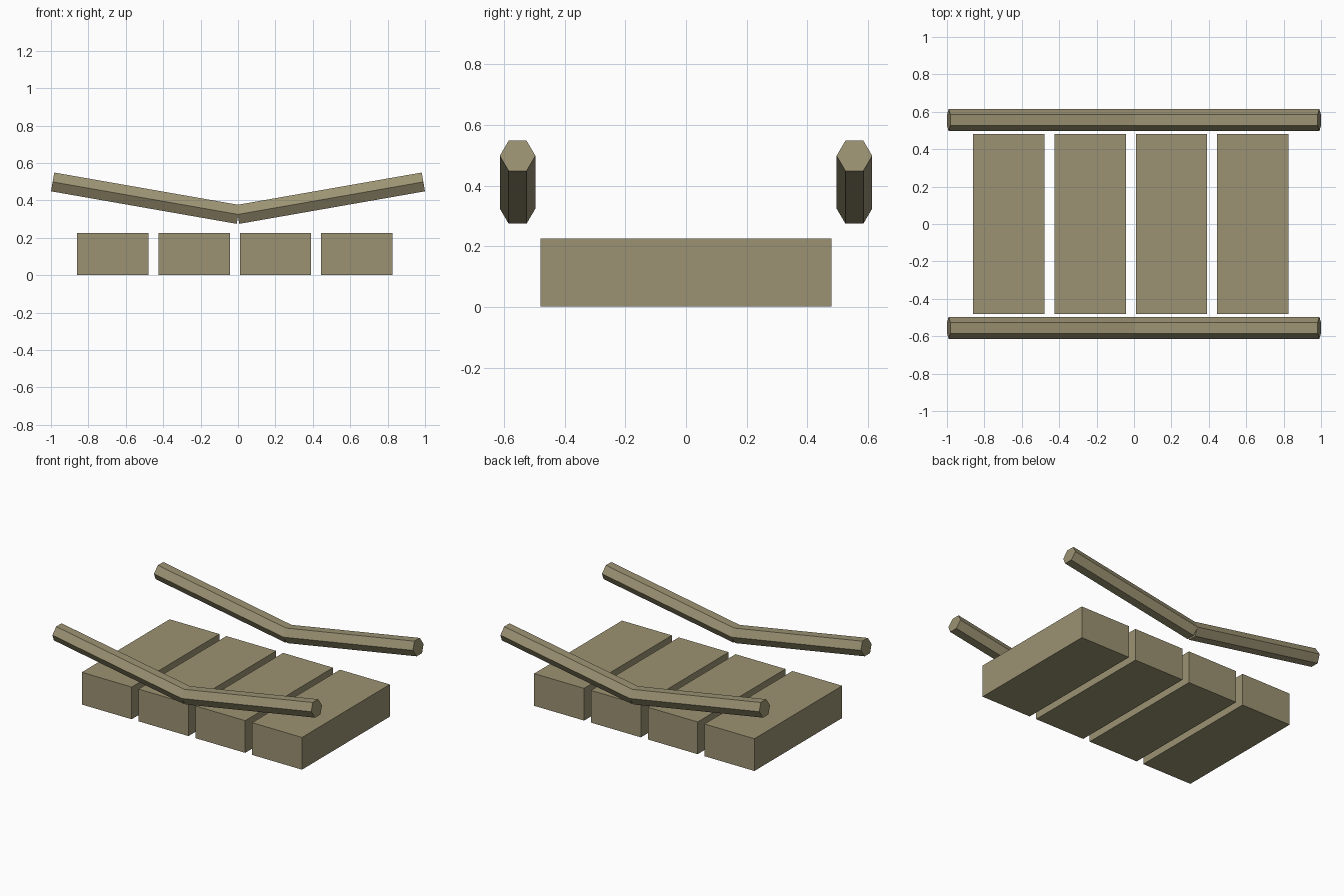
import bpy, math
from mathutils import Vector

if "Cube" in bpy.data.objects:
    bpy.data.objects.remove(bpy.data.objects["Cube"])

wood = bpy.data.materials.new("weathered_wood")
wood.diffuse_color = (0.33, 0.29, 0.17, 1)
wood.use_nodes = True
wood.node_tree.nodes["Principled BSDF"].inputs["Base Color"].default_value = wood.diffuse_color


def finish(name):
    obj = bpy.context.object
    obj.name = name
    obj.data.materials.append(wood)
    return obj


def plank(name, x):
    bpy.ops.mesh.primitive_cube_add(size=1, location=(x, 0, 0.1135))
    finish(name).scale = (0.382, 0.96, 0.223)


def rail(name, start, end):
    # six-sided bar with corners pointing sideways and flats up and down
    a, b = Vector(start), Vector(end)
    d = b - a
    bpy.ops.mesh.primitive_cylinder_add(
        vertices=6, radius=0.0588, depth=d.length, location=(a + b) / 2,
        rotation=(0, math.atan2(d.x, d.z), 0))
    finish(name)


# Row of four thick planks
for i in range(4):
    plank(f"plank_{i + 1}", -0.669 + 0.4347 * i)

# Front and back handrails, each two bars rising outward from the middle
for side, y in (("front", -0.5555), ("back", 0.5555)):
    for half, s in (("left", -1), ("right", 1)):
        rail(f"{side}_rail_{half}", (-0.002 * s, y, 0.3245), (0.991 * s, y, 0.4985))
